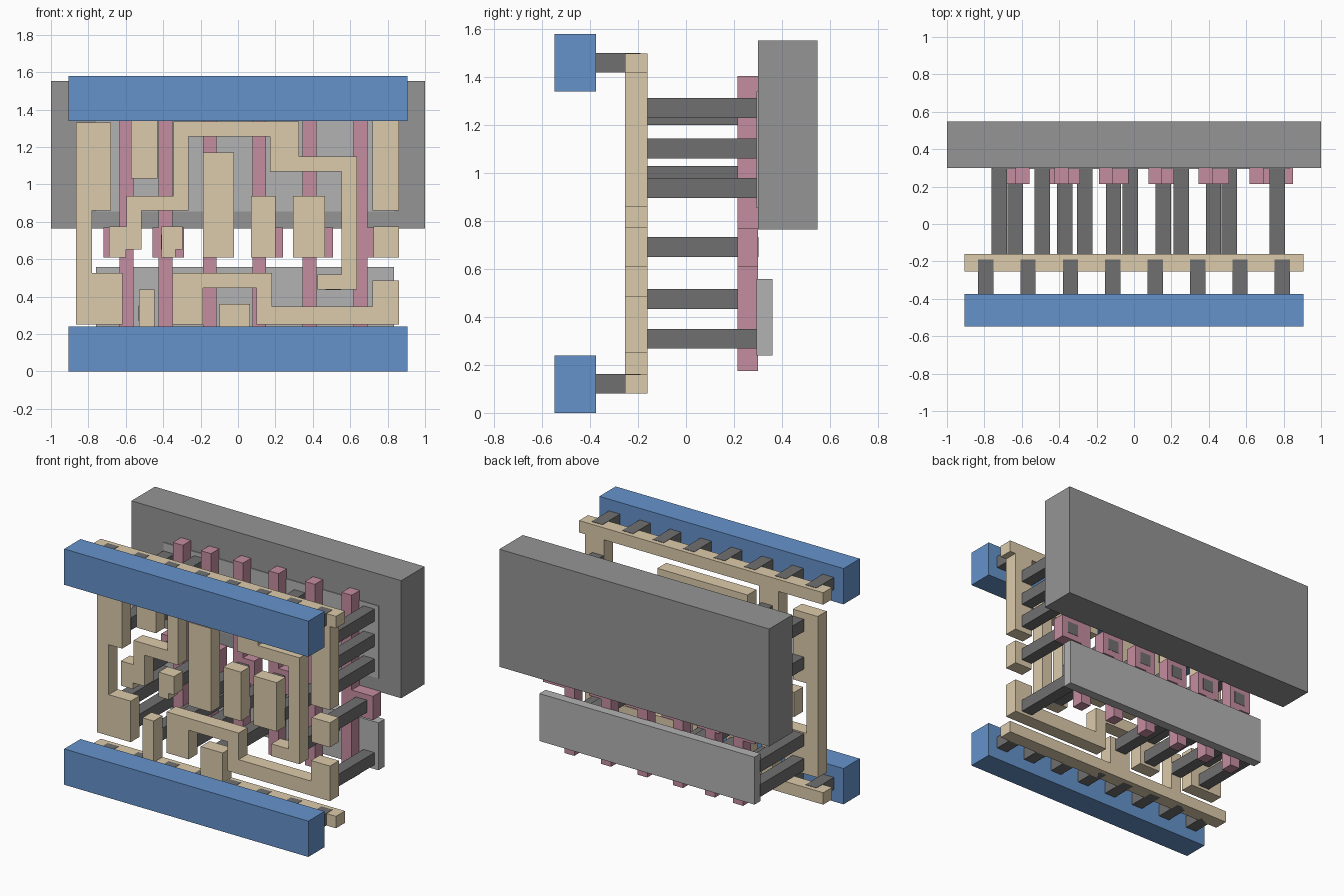
import bpy, bmesh


def material(name, rgb):
    m = bpy.data.materials.new(name)
    m.diffuse_color = (*rgb, 1)
    return m


BLUE = material("blue", (0.13, 0.29, 0.60))
TAN = material("tan", (0.72, 0.60, 0.41))
PINK = material("pink", (0.56, 0.27, 0.35))
DARK = material("dark_grey", (0.16, 0.16, 0.16))
MID = material("mid_grey", (0.30, 0.30, 0.30))
LIGHT = material("light_grey", (0.45, 0.45, 0.45))


def plate(name, outline, y0, y1, mat):
    """Extrude an (x, z) outline from y0 to y1."""
    bm = bmesh.new()
    face = bm.faces.new([bm.verts.new((x, y0, z)) for x, z in outline])
    ext = bmesh.ops.extrude_face_region(bm, geom=[face])
    for v in ext["geom"]:
        if isinstance(v, bmesh.types.BMVert):
            v.co.y = y1
    bmesh.ops.recalc_face_normals(bm, faces=bm.faces)
    me = bpy.data.meshes.new(name)
    bm.to_mesh(me)
    bm.free()
    me.materials.append(mat)
    ob = bpy.data.objects.new(name, me)
    bpy.context.collection.objects.link(ob)
    return ob


def box(name, x0, x1, y0, y1, z0, z1, mat):
    return plate(name, [(x0, z0), (x1, z0), (x1, z1), (x0, z1)], y0, y1, mat)


# Wide power bars on the front
for name, z in (("lower_power_bar", 0), ("upper_power_bar", 1.34)):
    box(name, -0.905, 0.905, -0.548, -0.375, z, z + 0.24, BLUE)

# Back slab and the two thin active strips
box("back_slab", -1, 1, 0.30, 0.548, 0.765, 1.553, MID)
box("upper_active_strip", -0.76, 0.835, 0.295, 0.36, 0.855, 1.34, LIGHT)
box("lower_active_strip", -0.76, 0.835, 0.295, 0.36, 0.24, 0.558, LIGHT)

# Gate strips, each with a side pad: strip left edge, pad left, pad right
GATES = [(-0.634, -0.72, -0.56), (-0.425, -0.457, -0.29), (-0.188, -0.188, -0.03),
         (0.077, 0.077, 0.24), (0.345, 0.345, 0.508), (0.618, 0.618, 0.85)]
for i, (x, a, b) in enumerate(GATES):
    r = x + 0.074
    pts = [(x, 0.175), (r, 0.175), (r, 0.61), (b, 0.61), (b, 0.77), (r, 0.77),
           (r, 1.405), (x, 1.405), (x, 0.77), (a, 0.77), (a, 0.61), (x, 0.61)]
    clean = [p for k, p in enumerate(pts) if p != pts[k - 1]]
    # drop repeated points where the pad is flush with the strip
    plate(f"gate_strip_{i + 1}", clean, 0.215, 0.30, PINK)

# Metal layer traces
M0, M1 = -0.255, -0.16
TRACES = {
    "lower_rail": [(-0.905, 0.08), (0.905, 0.08), (0.905, 0.16), (0.065, 0.16),
                   (0.065, 0.36), (-0.098, 0.36), (-0.098, 0.16), (-0.447, 0.16),
                   (-0.447, 0.437), (-0.53, 0.437), (-0.53, 0.16), (-0.905, 0.16)],
    "upper_rail": [(-0.905, 1.50), (0.905, 1.50), (0.905, 1.42), (0.86, 1.42),
                   (0.86, 0.86), (0.72, 0.86), (0.72, 1.42), (-0.43, 1.42),
                   (-0.43, 1.03), (-0.573, 1.03), (-0.573, 1.42), (-0.905, 1.42)],
    "left_trace": [(-0.865, 0.25), (-0.617, 0.25), (-0.617, 0.525), (-0.78, 0.525),
                   (-0.78, 0.86), (-0.68, 0.86), (-0.68, 1.33), (-0.865, 1.33)],
    "winding_trace": [(-0.69, 0.61), (-0.60, 0.61), (-0.60, 0.652), (-0.515, 0.652),
                      (-0.515, 0.86), (-0.265, 0.86), (-0.265, 1.255), (0.17, 1.255),
                      (0.17, 1.07), (0.553, 1.07), (0.553, 0.518), (0.425, 0.518),
                      (0.425, 0.437), (0.635, 0.437), (0.635, 1.15), (0.325, 1.15),
                      (0.325, 1.335), (-0.345, 1.335), (-0.345, 0.938), (-0.595, 0.938),
                      (-0.595, 0.775), (-0.69, 0.775)],
    "output_trace": [(-0.35, 0.25), (-0.187, 0.25), (-0.187, 0.445), (0.10, 0.445),
                     (0.10, 0.25), (0.86, 0.25), (0.86, 0.485), (0.72, 0.485),
                     (0.72, 0.347), (0.183, 0.347), (0.183, 0.525), (-0.35, 0.525)],
    "stepped_pad": [(-0.41, 0.61), (-0.335, 0.61), (-0.335, 0.652), (-0.297, 0.652),
                    (-0.297, 0.775), (-0.41, 0.775)],
}
for name, pts in TRACES.items():
    plate(name, pts, M0, M1, TAN)

# Plain rectangular metal pads
for i, (x0, x1, z1) in enumerate([(-0.187, -0.022, 1.17), (0.07, 0.20, 0.938),
                                  (0.293, 0.465, 0.938), (0.725, 0.86, 0.775)]):
    box(f"metal_pad_{i + 1}", x0, x1, M0, M1, 0.61, z1, TAN)


def peg(name, x, z, y0, y1):
    h = 0.041
    box(name, x - h, x + h, y0, y1, z - h, z + h, DARK)


# Short pegs joining rails to power bars
for i in range(8):
    x = -0.793 + i * 0.2266
    peg(f"lower_rail_peg_{i + 1}", x, 0.121, -0.38, -0.19)
    peg(f"upper_rail_peg_{i + 1}", x, 1.461, -0.38, -0.19)

# Gate contacts, showing through the back of the pads
for i, x in enumerate((-0.635, -0.37, -0.11, 0.157, 0.425, 0.765)):
    peg(f"gate_contact_{i + 1}", x, 0.692, -0.165, 0.302)

# Contacts down to the active strips: x and heights
ACTIVE = [(-0.72, (0.31, 0.475, 0.99, 1.243)), (-0.49, (0.31, 1.103, 1.272)),
          (-0.263, (0.31, 0.475)), (-0.02, (0.31,)), (0.252, (1.243,)),
          (0.51, (0.475,)), (0.765, (0.31, 0.938, 1.103, 1.272))]
for i, (x, heights) in enumerate(ACTIVE):
    for k, z in enumerate(heights):
        peg(f"active_contact_{i + 1}_{k + 1}", x, z, -0.165, 0.30)
